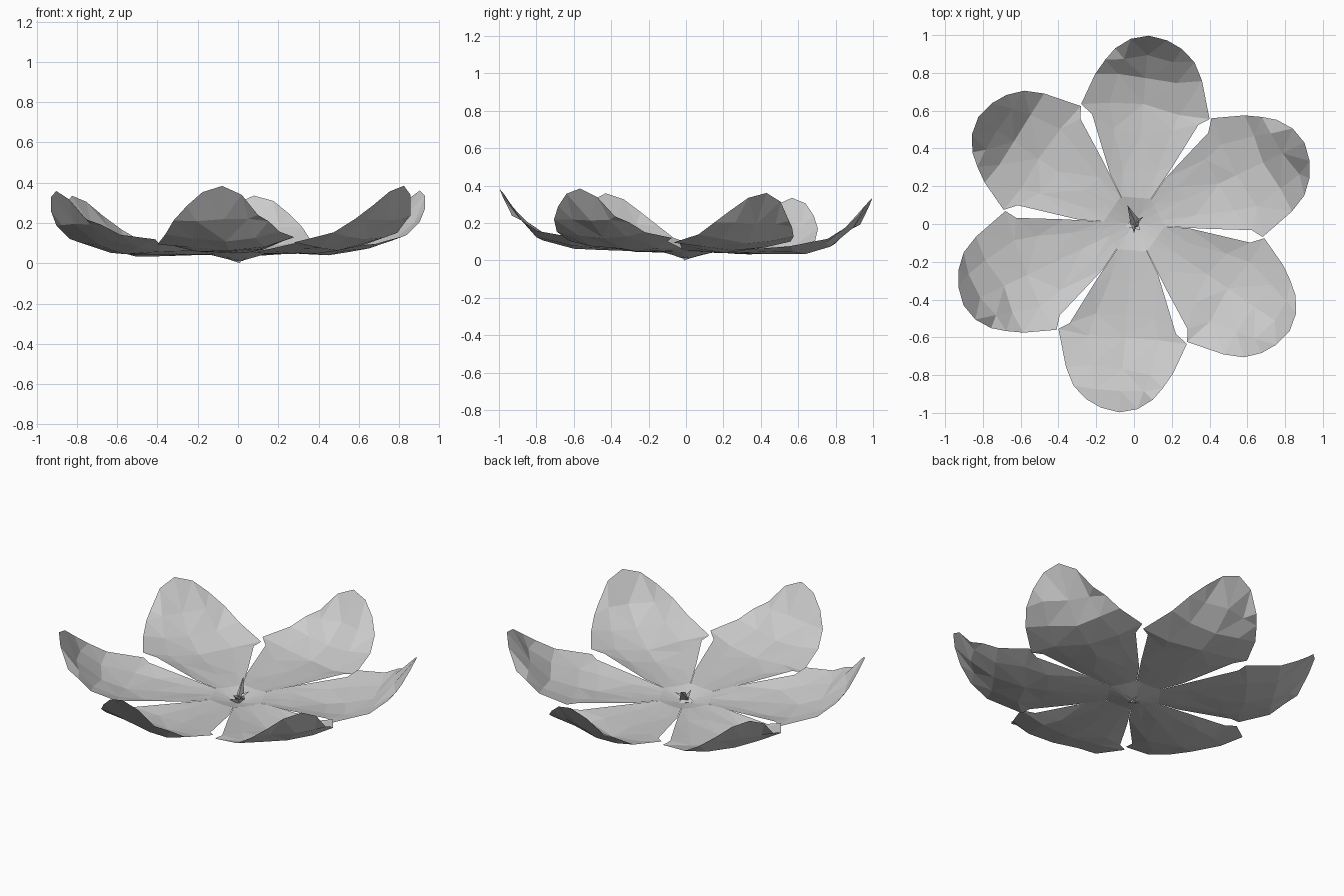
import bpy, bmesh, math, random
from mathutils import Vector

if "Cube" in bpy.data.objects:
    bpy.data.objects.remove(bpy.data.objects["Cube"])

random.seed(4)

# Petal rows: left edge (s, t, z), middle (s, z), right edge (s, t, z)
# s runs outward along the petal, t runs across it
ROWS = [
    ((0.00, -0.02, 0.010), (0.00, 0.010), (0.00, 0.02, 0.010)),
    ((0.14, -0.08, 0.050), (0.14, 0.045), (0.14, 0.08, 0.050)),
    ((0.32, -0.18, 0.062), (0.30, 0.045), (0.254, 0.147, 0.060)),
    ((0.549, -0.298, 0.082), (0.48, 0.042), (0.563, 0.267, 0.092)),
    ((0.585, -0.355, 0.085), (0.62, 0.052), (0.611, 0.329, 0.110)),
    ((0.783, -0.300, 0.130), (0.77, 0.095), (0.776, 0.267, 0.135)),
    ((0.879, -0.252, 0.195), (0.89, 0.195), (0.855, 0.220, 0.185)),
    ((0.943, -0.181, 0.265), (1.00, 0.360), (0.920, 0.172, 0.215)),
]
COLS = (-1, -0.55, 0, 0.55, 1)


def tilt(x, y):
    # The whole bloom leans very slightly
    return 0.013 * x - 0.025 * y


def make_object(name, bm):
    mesh = bpy.data.meshes.new(name)
    bm.to_mesh(mesh)
    bm.free()
    obj = bpy.data.objects.new(name, mesh)
    bpy.context.collection.objects.link(obj)
    return obj


def petal(index, angle):
    bm = bmesh.new()
    ca, sa = math.cos(angle), math.sin(angle)
    grid = []
    for r, (left, mid, right) in enumerate(ROWS):
        line = []
        for c in COLS:
            edge = left if c < 0 else right
            f = c * c
            s = mid[0] + (edge[0] - mid[0]) * f
            t = edge[1] * abs(c)
            z = mid[1] + (edge[2] - mid[1]) * f
            if abs(c) < 1 and 1 < r < 7:      # faint crumple inside the petal
                z += random.uniform(-0.006, 0.006)
                s += random.uniform(-0.02, 0.02)
            x, y = s * ca - t * sa, s * sa + t * ca
            line.append(bm.verts.new((x, y, z + tilt(x, y))))
        grid.append(line)
    for a, b in zip(grid, grid[1:]):
        for i in range(len(COLS) - 1):
            bm.faces.new((a[i], b[i], b[i + 1], a[i + 1]))
    bmesh.ops.triangulate(bm, faces=bm.faces[:])
    bmesh.ops.recalc_face_normals(bm, faces=bm.faces[:])
    if sum(f.normal.z for f in bm.faces) < 0:
        bmesh.ops.reverse_faces(bm, faces=bm.faces[:])
    make_object(f"petal_{index + 1}", bm)


def spike(name, base, tip, radius):
    # Three-sided sliver from base to tip
    bm = bmesh.new()
    axis = Vector(tip) - Vector(base)
    rot = axis.to_track_quat('Z', 'Y').to_matrix().to_4x4()
    bmesh.ops.create_cone(bm, cap_ends=True, segments=3, radius1=radius,
                          radius2=0, depth=axis.length, matrix=rot)
    bmesh.ops.translate(bm, verts=bm.verts[:], vec=(Vector(tip) + Vector(base)) / 2)
    make_object(name, bm)


# Six petals, 60 degrees apart
for i in range(6):
    petal(i, math.radians(85.5 + 60 * i))

# Tiny stamen in the centre and the point under the bloom
spike("stamen_tall", (0.01, 0.0, 0.04), (-0.035, 0.10, 0.12), 0.03)
spike("stamen_side", (0.0, 0.0, 0.04), (0.05, 0.04, 0.075), 0.015)
spike("stamen_front", (0.0, 0.0, 0.04), (0.0, -0.05, 0.07), 0.015)
spike("stem_point", (0.0, 0.0, 0.03), (0.01, -0.01, 0.0), 0.05)
